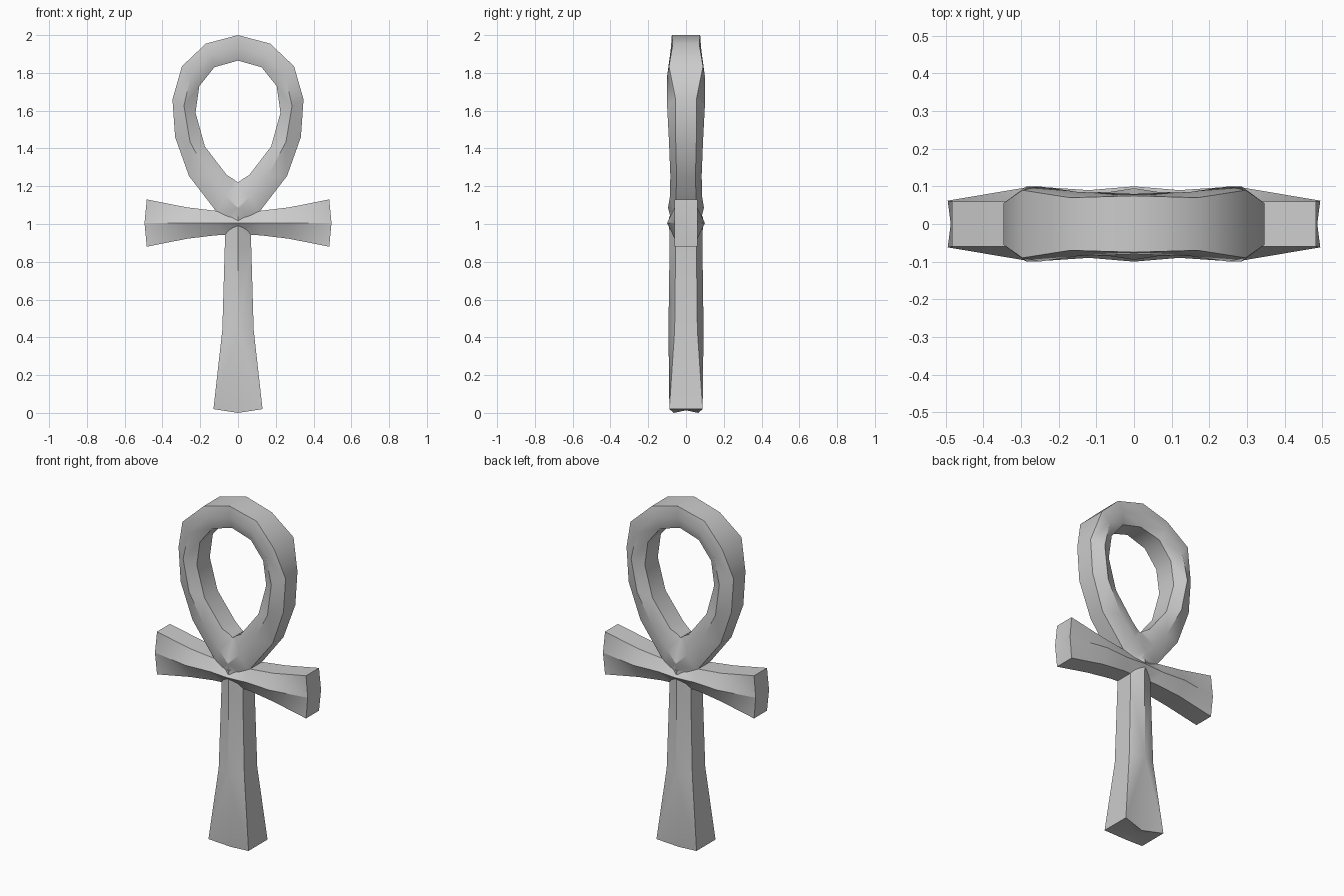
import bpy, bmesh

if "Cube" in bpy.data.objects:
    bpy.data.objects.remove(bpy.data.objects["Cube"])


def loft(name, rings, closed=False):
    """Skin a row of equal-sized point rings; cap the ends unless closed."""
    bm = bmesh.new()
    vs = [[bm.verts.new(p) for p in r] for r in rings]
    n = len(vs[0])
    count = len(vs) if closed else len(vs) - 1
    for i in range(count):
        a, b = vs[i], vs[(i + 1) % len(vs)]
        for k in range(n):
            j = (k + 1) % n
            bm.faces.new((a[k], a[j], b[j], b[k]))
    if not closed:
        # fan caps around a centre point
        for r, ring in ((vs[0], rings[0]), (vs[-1], rings[-1])):
            c = bm.verts.new([sum(p[t] for p in ring) / n for t in range(3)])
            for k in range(n):
                bm.faces.new((r[k], r[(k + 1) % n], c))
    bmesh.ops.triangulate(bm, faces=[f for f in bm.faces if len(f.verts) > 3])
    bmesh.ops.recalc_face_normals(bm, faces=bm.faces)
    me = bpy.data.meshes.new(name)
    bm.to_mesh(me)
    bm.free()
    ob = bpy.data.objects.new(name, me)
    bpy.context.collection.objects.link(ob)
    return ob


# Teardrop loop: outer x, z / inner x, z / half depths at outer, ridge, inner
half = [
    (0.00, 2.00, 0.00, 1.865, .075, .08, .055),
    (0.17, 1.955, 0.125, 1.83, .07, .085, .06),
    (0.297, 1.835, 0.205, 1.73, .09, .10, .06),
    (0.347, 1.66, 0.225, 1.59, .055, .10, .06),
    (0.333, 1.46, 0.175, 1.41, .055, .09, .06),
    (0.26, 1.255, 0.06, 1.26, .05, .083, .06),
    (0.11, 1.06, 0.02, 1.235, .055, .085, .05),
    (0.00, 0.95, 0.00, 1.22, .06, .095, .05),
]
stations = half + [(-s[0], s[1], -s[2], *s[3:]) for s in half[-2:0:-1]]
rings = []
for ox, oz, ix, iz, a, d, b in stations:
    mx, mz = (ox + ix) / 2, (oz + iz) / 2
    rings.append([(ox, -a, oz), (ox, a, oz), (mx, d, mz),
                  (ix, b, iz), (ix, -b, iz), (mx, -d, mz)])
loop = loft("loop", rings, closed=True)

# Flared stem: z at side, z at centre, half width, side depth, centre depth
stem = loft("stem", [
    [(-w, -a, zs), (0, -d, zc), (w, -a, zs), (w, a, zs), (0, d, zc), (-w, a, zs)]
    for zs, zc, w, a, d in [
        (0.02, 0.0, .13, .088, .065),
        (0.44, 0.44, .083, .06, .093),
        (0.88, 0.88, .07, .055, .087),
        (1.04, 1.04, .07, .05, .09),
    ]])

# Flared crossbar: edge x, centre x, half height, edge depth, ridge depth
bar_half = [(.483, .495, .125, .06, .062), (.27, .27, .083, .06, .10),
            (.12, .12, .065, .055, .09)]
bar_all = ([(-x, -c, h, a, d) for x, c, h, a, d in bar_half]
           + [(0, 0, .06, .05, .10)] + bar_half[::-1])
bar = loft("crossbar", [
    [(x, -a, 1.005 - h), (c, -d, 1.005), (x, -a, 1.005 + h),
     (x, a, 1.005 + h), (c, d, 1.005), (x, a, 1.005 - h)]
    for x, c, h, a, d in bar_all])

# Merge the parts into one solid
bpy.context.view_layer.objects.active = loop
for part in (stem, bar):
    m = loop.modifiers.new("union", 'BOOLEAN')
    m.operation = 'UNION'
    m.solver = 'EXACT'
    m.object = part
    bpy.ops.object.modifier_apply(modifier=m.name)
    bpy.data.objects.remove(part)
loop.name = "looped_cross"
loop.select_set(True)
bpy.ops.object.shade_smooth_by_angle(angle=0.65)
